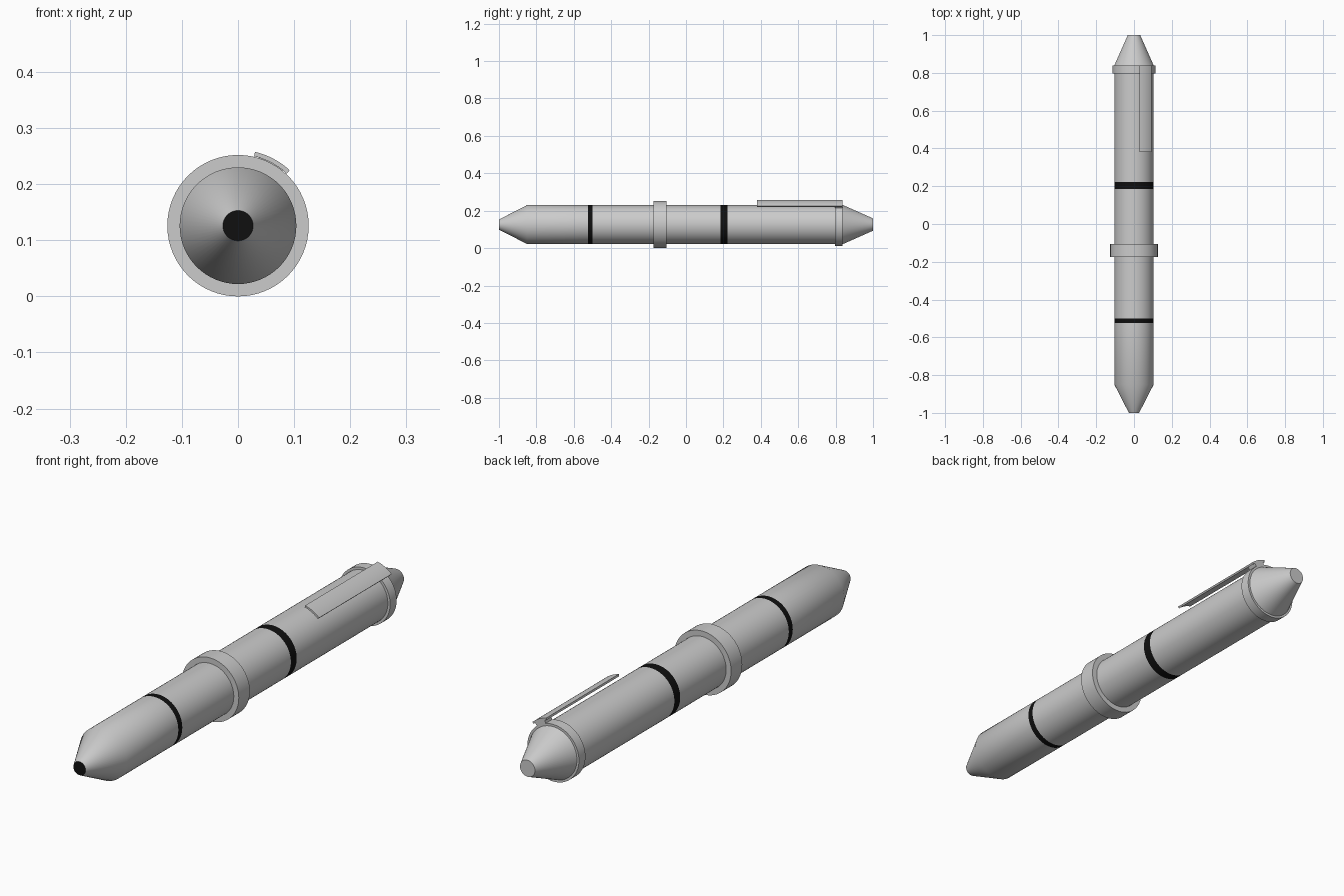
import bpy, bmesh, math

if "Cube" in bpy.data.objects:
    bpy.data.objects.remove(bpy.data.objects["Cube"])

SEG = 64
CZ = 0.126          # height of the pen axis
BODY_R = 0.104

black = bpy.data.materials.new("black")
black.diffuse_color = (0.005, 0.005, 0.005, 1)
black.use_nodes = True
black.node_tree.nodes["Principled BSDF"].inputs["Base Color"].default_value = black.diffuse_color


def finish(name, bm, mat=None):
    bmesh.ops.recalc_face_normals(bm, faces=bm.faces)
    me = bpy.data.meshes.new(name)
    bm.to_mesh(me)
    bm.free()
    ob = bpy.data.objects.new(name, me)
    bpy.context.collection.objects.link(ob)
    if mat:
        me.materials.append(mat)
    bpy.ops.object.select_all(action='DESELECT')
    bpy.context.view_layer.objects.active = ob
    ob.select_set(True)
    bpy.ops.object.shade_smooth_by_angle(angle=math.radians(30))
    return ob


def point(r, a, y):
    # a is measured from straight up towards +x
    return (r * math.sin(a), y, CZ + r * math.cos(a))


def lathe(name, profile, mat=None, cap_end=False):
    """Revolve (y, radius) points around the pen axis."""
    bm = bmesh.new()
    rings = [[bm.verts.new(point(r, 2 * math.pi * i / SEG, y)) for i in range(SEG)]
             for y, r in profile]
    for a, b in zip(rings, rings[1:]):
        for i in range(SEG):
            j = (i + 1) % SEG
            bm.faces.new((a[i], a[j], b[j], b[i]))
    if cap_end:
        bm.faces.new(rings[-1])
    return finish(name, bm, mat)


def arc_plate(name, r0, r1, a0, a1, y0, y1, n=8):
    """Curved plate that follows the barrel between two angles."""
    bm = bmesh.new()
    loops = []
    for i in range(n + 1):
        a = math.radians(a0 + (a1 - a0) * i / n)
        loops.append([bm.verts.new(point(r, a, y))
                      for r, y in ((r0, y0), (r1, y0), (r1, y1), (r0, y1))])
    for p, q in zip(loops, loops[1:]):
        for k in range(4):
            m = (k + 1) % 4
            bm.faces.new((p[k], p[m], q[m], q[k]))
    bm.faces.new(loops[0])
    bm.faces.new(loops[-1])
    return finish(name, bm)


# Writing tip and barrel, split by flush black bands
bm = bmesh.new()
tip = [bm.verts.new(point(0.027, 2 * math.pi * i / SEG, -1)) for i in range(SEG)]
bm.faces.new(tip)
disc = finish("tip_opening", bm, black)
lathe("front_barrel", [(-1, 0.027), (-0.85, BODY_R), (-0.525, BODY_R)])
lathe("front_band", [(-0.525, BODY_R), (-0.5, BODY_R)], black)
lathe("middle_barrel", [(-0.5, BODY_R), (-0.175, BODY_R), (-0.175, 0.126),
                        (-0.105, 0.126), (-0.105, BODY_R), (0.185, BODY_R)])
lathe("rear_band", [(0.185, BODY_R), (0.222, BODY_R)], black)

# Rear barrel with collar and tapered end
lathe("rear_barrel", [(0.222, BODY_R), (0.797, BODY_R), (0.797, 0.114),
                      (0.838, 0.114), (0.838, 0.105), (1, 0.033)], cap_end=True)

# Pocket clip and the block joining it to the collar
arc_plate("clip", 0.127, 0.135, 13, 43, 0.38, 0.838)
arc_plate("clip_mount", 0.11, 0.128, 17, 39, 0.797, 0.838)
